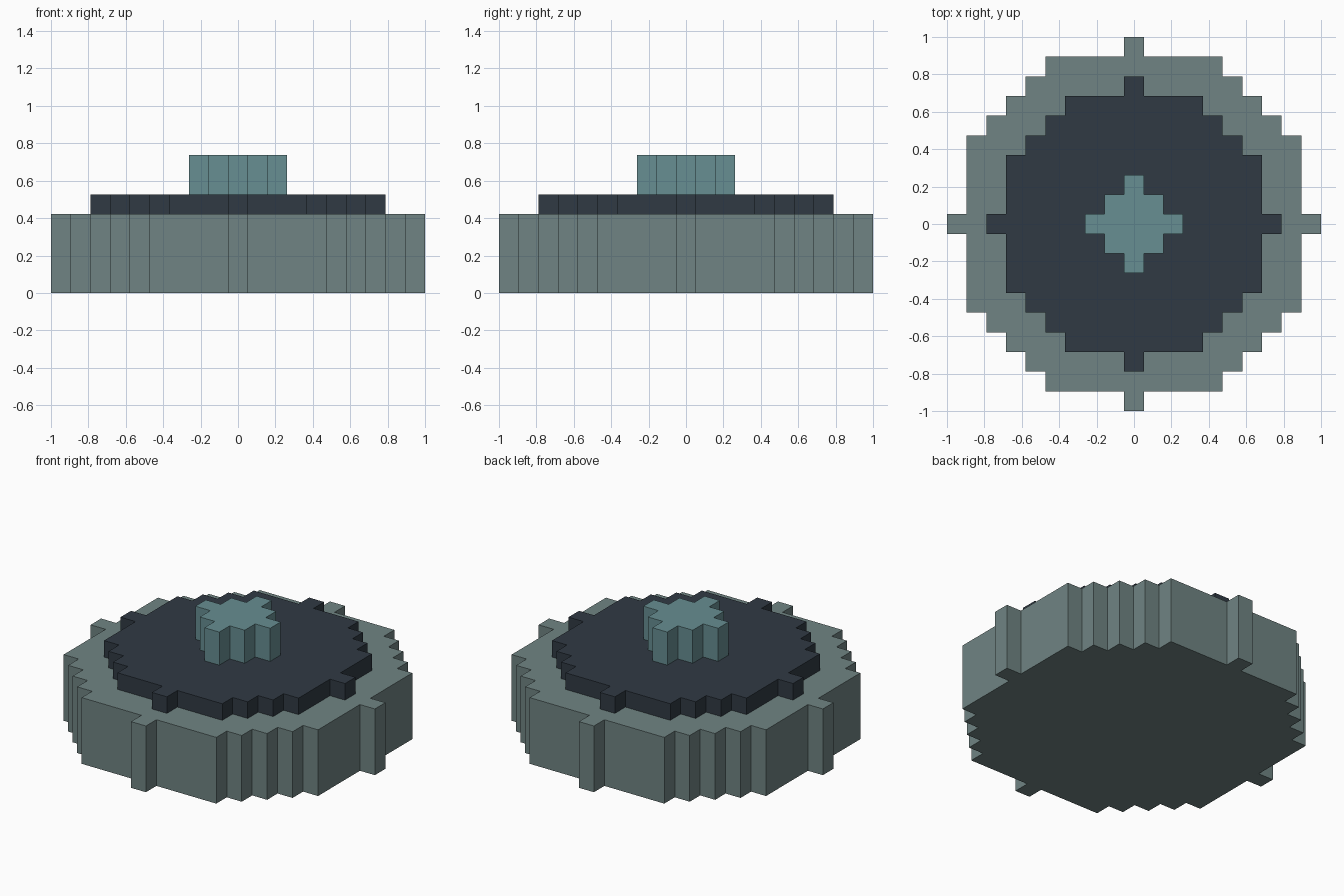
import bpy, bmesh, math

if "Cube" in bpy.data.objects:
    bpy.data.objects.remove(bpy.data.objects["Cube"])

U = 2 / 19  # one block of the grid


def linear(c):
    return c / 12.92 if c <= 0.04045 else ((c + 0.055) / 1.055) ** 2.4


def stepped_outline(r):
    """Outline of a blocky circle with a radius of r blocks."""
    right, last = [], None
    for row in range(r, -r - 1, -1):
        w = math.isqrt(r * r - row * row) + 0.5
        if w != last:
            if last is not None:
                right.append((last, row + 0.5))
            right.append((w, row + 0.5))
        last = w
    right.append((last, -r - 0.5))
    return right + [(-x, y) for x, y in reversed(right)]


def blocky_disc(name, r, z0, z1, rgb):
    bm = bmesh.new()
    face = bm.faces.new([bm.verts.new((x * U, y * U, z0 * U))
                         for x, y in stepped_outline(r)])
    top = bmesh.ops.extrude_face_region(bm, geom=[face], use_keep_orig=True)["geom"]
    bmesh.ops.translate(bm, vec=(0, 0, (z1 - z0) * U),
                        verts=[g for g in top if isinstance(g, bmesh.types.BMVert)])
    bmesh.ops.recalc_face_normals(bm, faces=bm.faces)
    mesh = bpy.data.meshes.new(name)
    bm.to_mesh(mesh)
    bm.free()
    mat = bpy.data.materials.new(name + "_colour")
    mat.diffuse_color = [linear(c / 255) for c in rgb] + [1]
    mat.use_nodes = True
    mat.node_tree.nodes["Principled BSDF"].inputs["Base Color"].default_value = mat.diffuse_color
    mesh.materials.append(mat)
    bpy.context.collection.objects.link(bpy.data.objects.new(name, mesh))


# Wide base, thin dark plate, small centre knob
blocky_disc("base", 9, 0, 4, (112, 132, 131))
blocky_disc("plate", 7, 4, 5, (48, 58, 68))
blocky_disc("knob", 2, 5, 7, (103, 142, 146))
